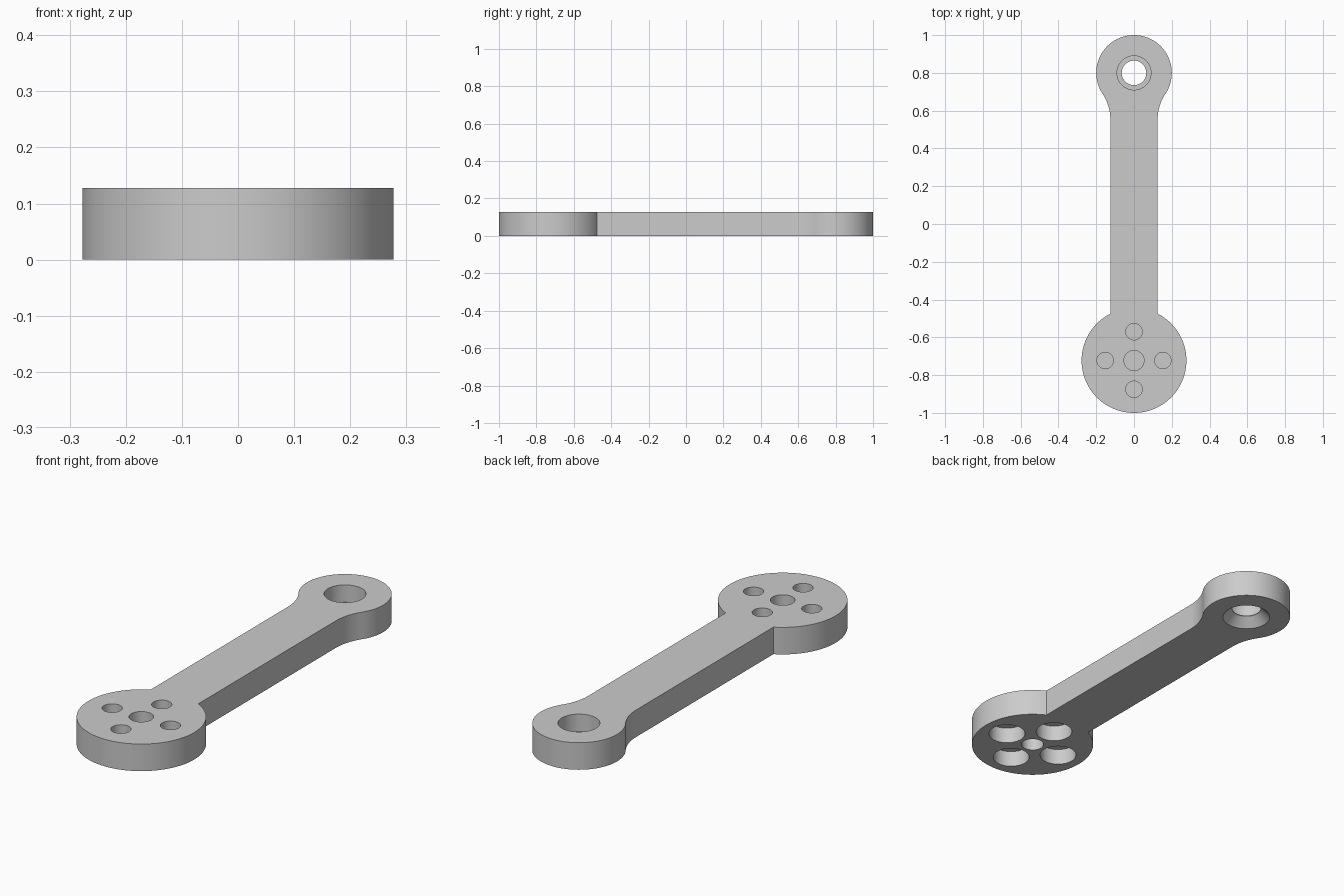
import bpy, bmesh, math
from math import sin, cos, pi, atan2, sqrt

cube = bpy.data.objects.get("Cube")
if cube:
    bpy.data.objects.remove(cube, do_unlink=True)

THICK = 0.128
HALF_BAR = 0.125
BIG_Y, BIG_R = -0.7225, 0.2775
SMALL_Y, SMALL_R = 0.8, 0.2
FILLET = 0.25

grey = bpy.data.materials.new("plain grey")
grey.use_nodes = True
COLOR = (0.6, 0.6, 0.6, 1)
grey.diffuse_color = COLOR
grey.node_tree.nodes["Principled BSDF"].inputs["Base Color"].default_value = COLOR


def arc(cx, cy, r, start, end, steps):
    return [(cx + r * cos(start + (end - start) * i / steps),
             cy + r * sin(start + (end - start) * i / steps)) for i in range(steps + 1)]


def add_object(name, bm):
    bmesh.ops.recalc_face_normals(bm, faces=bm.faces)
    mesh = bpy.data.meshes.new(name)
    bm.to_mesh(mesh)
    bm.free()
    mesh.materials.append(grey)
    obj = bpy.data.objects.new(name, mesh)
    bpy.context.collection.objects.link(obj)
    return obj


# Arm outline, right half from the large end to the small end
fillet_x = HALF_BAR + FILLET
fillet_y = SMALL_Y - sqrt((SMALL_R + FILLET) ** 2 - fillet_x ** 2)
touch = atan2(fillet_y - SMALL_Y, fillet_x)
join = atan2(sqrt(BIG_R ** 2 - HALF_BAR ** 2), HALF_BAR)
half = arc(0, BIG_Y, BIG_R, -pi / 2, join, 48)
half += arc(fillet_x, fillet_y, FILLET, pi, touch + pi, 12)
half += arc(0, SMALL_Y, SMALL_R, touch, pi / 2, 40)[1:]
outline = half + [(-x, y) for x, y in reversed(half[1:-1])]

# Extrude the outline into the arm
bm = bmesh.new()
base = bm.faces.new([bm.verts.new((x, y, 0)) for x, y in outline])
top = bmesh.ops.extrude_face_region(bm, geom=[base])
bmesh.ops.translate(bm, vec=(0, 0, THICK),
                    verts=[v for v in top["geom"] if isinstance(v, bmesh.types.BMVert)])
arm = add_object("lever_arm", bm)


def cut(name, x, y, profile):
    """Remove a turned shape given as (radius, height) steps from bottom to top."""
    bm = bmesh.new()
    rings = [[bm.verts.new((px, py, z)) for px, py in arc(x, y, r, 0, 2 * pi, 64)[:-1]]
             for r, z in profile]
    for low, high in zip(rings, rings[1:]):
        for i in range(64):
            j = (i + 1) % 64
            bm.faces.new((low[i], low[j], high[j], high[i]))
    bm.faces.new(rings[0])
    bm.faces.new(rings[-1])
    cutter = add_object(name, bm)
    cutter.hide_render = True
    mod = arm.modifiers.new(name, 'BOOLEAN')
    mod.operation = 'DIFFERENCE'
    mod.solver = 'EXACT'
    mod.object = cutter
    bpy.ops.object.modifier_apply(modifier=name)
    bpy.data.objects.remove(cutter, do_unlink=True)


bpy.ops.object.select_all(action='DESELECT')
bpy.context.view_layer.objects.active = arm
arm.select_set(True)
OVER = 0.02

# Small end: bored seat above a countersunk through hole
cut("pivot_hole", 0, SMALL_Y, [(0.107 + OVER, -OVER), (0.065, 0.042), (0.065, 0.046),
                               (0.09, 0.046), (0.09, THICK + OVER)])

# Large end: centre hole with a thin web between its two halves
cut("centre_hole_top", 0, BIG_Y, [(0.053, 0.066), (0.053, THICK + OVER)])
cut("centre_hole_bottom", 0, BIG_Y, [(0.05, -OVER), (0.05, 0.06)])

# Four screw holes with wide recesses beneath, closed by a thin web
for k in range(4):
    x = 0.1525 * cos(k * pi / 2)
    y = BIG_Y + 0.1525 * sin(k * pi / 2)
    cut("screw_hole", x, y, [(0.0435, 0.083), (0.0435, THICK + OVER)])
    cut("screw_recess", x, y, [(0.082, -OVER), (0.082, 0.077)])

bpy.ops.object.shade_smooth_by_angle(angle=math.radians(30))
